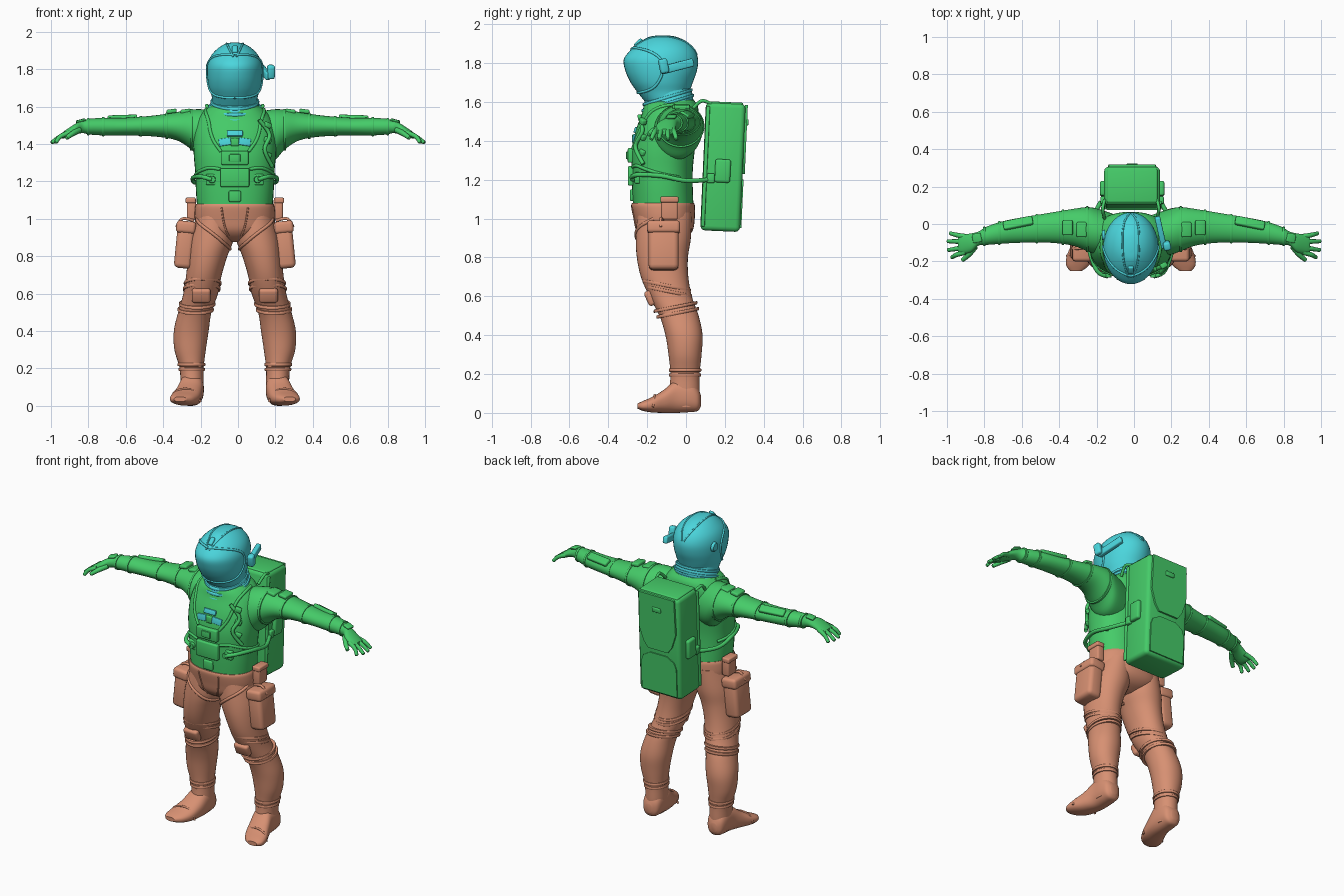
import bpy, bmesh, math
from mathutils import Matrix, Vector
from mathutils.bvhtree import BVHTree

if "Cube" in bpy.data.objects:
    bpy.data.objects.remove(bpy.data.objects["Cube"])

AXIS = -0.017  # body centre line


def material(name, rgb):
    m = bpy.data.materials.new(name)
    m.use_nodes = True
    m.diffuse_color = (*rgb, 1)
    m.node_tree.nodes["Principled BSDF"].inputs["Base Color"].default_value = (*rgb, 1)
    return m


TEAL = material("teal", (.07, .67, .72))
GREEN = material("green", (.06, .6, .14))
CLAY = material("clay orange", (.68, .28, .17))


def finish(name, mesh, mat, mirror=False, offset=AXIS):
    mesh.materials.clear()
    mesh.materials.append(mat)
    mesh.shade_smooth()
    mesh.set_sharp_from_angle(angle=math.radians(40))
    ob = bpy.data.objects.new(name, mesh)
    ob.location.x = offset
    bpy.context.collection.objects.link(ob)
    if mirror:
        ob.modifiers.new("Mirror", "MIRROR").use_mirror_merge = False
    return ob


def finish_bm(name, bm, mat, mirror=False, offset=AXIS):
    bmesh.ops.recalc_face_normals(bm, faces=bm.faces)
    mesh = bpy.data.meshes.new(name)
    bm.to_mesh(mesh)
    bm.free()
    return finish(name, mesh, mat, mirror, offset)


def smooth(rows, steps=5):
    """Catmull-Rom interpolation through rows of any length."""
    rows = [Vector(r) for r in rows]
    out = []
    for i in range(len(rows) - 1):
        a, b, c, d = rows[max(i - 1, 0)], rows[i], rows[i + 1], rows[min(i + 2, len(rows) - 1)]
        for k in range(steps):
            t = k / steps
            out.append(b + (c - a) * (t / 2) + (a * 2 - b * 5 + c * 4 - d) * (t * t / 2)
                       + (b * 3 - a - c * 3 + d) * (t ** 3 / 2))
    return out + [rows[-1]]


def loft(name, mat, rows, axis="z", power=2.0, tilt=0, steps=5, **kw):
    """Rings given as (station, low, high, low, high) along one axis."""
    order = {"x": (0, 1, 2), "y": (1, 0, 2), "z": (2, 0, 1)}[axis]
    bm, rings, n = bmesh.new(), [], 40
    for t, u0, u1, v0, v1 in smooth(rows, steps):
        ring = []
        for k in range(n):
            c, s = math.cos(math.tau * k / n), math.sin(math.tau * k / n)
            co = [0, 0, 0]
            du = math.copysign(abs(c) ** (2 / power), c) * (u1 - u0) / 2
            dv = math.copysign(abs(s) ** (2 / power), s) * (v1 - v0) / 2
            for index, value in zip(order, (t + tilt * dv, (u0 + u1) / 2 + du, (v0 + v1) / 2 + dv)):
                co[index] = value
            ring.append(bm.verts.new(co))
        rings.append(ring)
    for a, b in zip(rings, rings[1:]):
        for k in range(n):
            bm.faces.new((a[k], a[k - 1], b[k - 1], b[k]))
    bm.faces.new(rings[0])
    bm.faces.new(rings[-1])
    return finish_bm(name, bm, mat, **kw)


def band(name, mat, rows, at, width=.02, grow=.008, **kw):
    """Raised cuff that follows a loft at one station."""
    fine = smooth(rows, 12)
    row = min(fine, key=lambda r: abs(r[0] - at))
    profile = []
    for shift, g in ((-1, -.5), (-.9, .7), (-.5, 1), (.5, 1), (.9, .7), (1, -.5)):
        g *= grow
        profile.append((at + shift * width / 2, row[1] - g, row[2] + g, row[3] - g, row[4] + g))
    return loft(name, mat, profile, steps=1, **kw)


def box(name, mat, centre, size, rot=(0, 0, 0), bevel=.008, frame=Matrix(), **kw):
    bm = bmesh.new()
    bmesh.ops.create_cube(bm, size=1, matrix=Matrix.Diagonal((*size, 1)))
    bmesh.ops.bevel(bm, geom=bm.edges[:], offset=bevel, segments=3, profile=.5, affect="EDGES")
    turn = Matrix.Rotation(rot[2], 4, "Z") @ Matrix.Rotation(rot[1], 4, "Y") @ Matrix.Rotation(rot[0], 4, "X")
    bm.transform(frame @ Matrix.Translation(centre) @ turn)
    return finish_bm(name, bm, mat, **kw)


def knob(name, mat, centre, radius, depth, axis="Y", **kw):
    bm = bmesh.new()
    bmesh.ops.create_cone(bm, cap_ends=True, segments=24, radius1=radius, radius2=radius * .8, depth=depth)
    turn = Matrix.Rotation(math.pi / 2, 4, "X" if axis == "Y" else "Y")
    if axis == "X":
        turn = Matrix.Rotation(-math.pi / 2, 4, "Y")
    bm.transform(Matrix.Translation(centre) @ turn)
    return finish_bm(name, bm, mat, **kw)


def plate(name, mat, outline, depth, frame):
    """Thin panel in the xz plane, outline given for its +x half."""
    bm = bmesh.new()
    pts = outline + [(-x, z) for x, z in reversed(outline)]
    face = bm.faces.new([bm.verts.new((x, 0, z)) for x, z in pts])
    up = bmesh.ops.extrude_face_region(bm, geom=[face])["geom"]
    bmesh.ops.translate(bm, vec=(0, depth, 0), verts=[v for v in up if isinstance(v, bmesh.types.BMVert)])
    bm.transform(frame)
    return finish_bm(name, bm, mat)


def tube(name, mat, pts, radius, onto=None, taper=1, **kw):
    """Round cord through points, optionally laid onto a surface."""
    path = smooth(pts, 8)
    if onto:
        bpy.context.view_layer.update()
        tree = BVHTree.FromObject(onto, bpy.context.evaluated_depsgraph_get())
        path = [tree.find_nearest(p)[0] for p in path]
    curve = bpy.data.curves.new(name, "CURVE")
    curve.dimensions, curve.bevel_depth = "3D", radius
    curve.bevel_resolution, curve.use_fill_caps = 3, True
    spline = curve.splines.new("POLY")
    spline.points.add(len(path) - 1)
    for i, (point, p) in enumerate(zip(spline.points, path)):
        point.co = (*p, 1)
        point.radius = 1 + (taper - 1) * i / (len(path) - 1)
    if taper < 1:
        spline.points[-1].radius = taper * .5
    helper = bpy.data.objects.new(name + " path", curve)
    bpy.context.collection.objects.link(helper)
    bpy.context.view_layer.update()
    mesh = bpy.data.meshes.new_from_object(helper.evaluated_get(bpy.context.evaluated_depsgraph_get()))
    bpy.data.objects.remove(helper)
    return finish(name, mesh, mat, **kw)


def centred(rows):
    return [(z, -w, w, front, back) for z, w, front, back in rows]


# Torso
torso = loft("torso", GREEN, centred([
    (1.04, .2, -.27, .04), (1.15, .208, -.277, .035), (1.25, .212, -.28, .035), (1.35, .22, -.28, .045),
    (1.45, .22, -.26, .06), (1.53, .2, -.23, .065), (1.58, .16, -.215, .06), (1.61, .12, -.19, .04)]), power=2.3)

# Arms with cuffs, pads and hands
arm_rows = [(.1, -.17, .05, 1.3, 1.57), (.19, -.165, .08, 1.31, 1.585), (.25, -.145, .09, 1.37, 1.583),
            (.33, -.115, .08, 1.42, 1.57), (.45, -.1, .06, 1.44, 1.552), (.6, -.1, .035, 1.445, 1.54),
            (.7, -.105, .015, 1.445, 1.54), (.79, -.112, -.015, 1.45, 1.535), (.83, -.115, -.04, 1.458, 1.525),
            (.87, -.15, -.05, 1.45, 1.508), (.92, -.16, -.058, 1.432, 1.475), (.94, -.155, -.065, 1.43, 1.46)]
pair = dict(mirror=True, offset=0)
loft("arms", GREEN, arm_rows, axis="x", **pair)
for at in (.25, .38, .52, .72, .8):
    band("arm cuff", GREEN, arm_rows, at, width=.014, grow=.005, axis="x", **pair)
for x, y in ((.28, -.03), (.355, -.02)):
    box("shoulder patch", GREEN, (x, y, 1.575), (.055, .08, .022), rot=(0, .14, 0), **pair)
box("forearm pad", GREEN, (.62, .005, 1.535), (.16, .05, .025), rot=(-.5, .03, -.2), **pair)
box("wrist pad", GREEN, (.84, -.075, 1.523), (.05, .05, .016), rot=(0, .25, -.2), **pair)
for y, reach in ((-.068, .985), (-.095, 1), (-.125, .998), (-.15, .975)):
    drift = (y + .1) * .3
    tube("finger", GREEN, [(.9, y, 1.46), (.95, y + drift, 1.44), (reach, y + drift * 2, 1.405)],
         .015, taper=.65, **pair)
tube("thumb", GREEN, [(.85, -.12, 1.475), (.885, -.165, 1.455), (.92, -.195, 1.43)], .018, taper=.6, **pair)

# Trousers
pelvis = loft("pelvis", CLAY, centred([
    (1.08, .205, -.278, .042), (1.06, .213, -.282, .046), (1.0, .215, -.27, .045), (.94, .2, -.255, .035),
    (.9, .13, -.22, .0), (.875, .05, -.17, -.06)]), power=2.3)
leg_rows = [(1.03, .01, .2, -.25, .03), (.9, .005, .238, -.258, .025), (.8, .04, .25, -.253, .01),
            (.7, .07, .26, -.232, .012), (.6, .09, .275, -.19, .03), (.5, .125, .303, -.137, .065),
            (.4, .14, .326, -.106, .085), (.3, .155, .323, -.09, .08), (.2, .167, .295, -.08, .07),
            (.1, .167, .29, -.085, .07), (.03, .175, .285, -.07, .06)]
legs = loft("legs", CLAY, leg_rows, power=2.1, mirror=True)
for at, slope in ((.655, -.2), (.625, -.2), (.545, .2), (.515, .2), (.22, 0), (.195, 0)):
    band("leg strap", CLAY, leg_rows, at, width=.018, tilt=slope, mirror=True)
box("knee pad", CLAY, (.18, -.185, .59), (.1, .04, .08), rot=(.42, 0, 0), bevel=.015, mirror=True)
tube("thigh harness", CLAY, [(.21, -.17, 1.0), (.13, -.25, .93), (.05, -.25, .87), (.03, -.14, .84)],
     .009, onto=legs, mirror=True)
tube("fly seam", CLAY, [(.07, -.27, 1.06), (.06, -.27, .98), (.035, -.24, .9)], .005, onto=pelvis, mirror=True)

# Boots
loft("boots", CLAY, [
    (.077, .21, .255, .035, .09), (.06, .18, .28, .01, .13), (.02, .168, .292, .004, .17),
    (-.05, .166, .298, 0, .17), (-.11, .175, .318, 0, .122), (-.17, .192, .342, .002, .084),
    (-.22, .222, .346, .01, .062), (-.25, .26, .325, .022, .048)], axis="y", power=2.4, mirror=True)
tube("toe seam", CLAY, [(.183, -.155, .02), (.21, -.155, .075), (.265, -.16, .091), (.32, -.165, .075), (.342, -.17, .03)],
     .006, mirror=True)

# Hip pouches and holders
lean = (0, -.1, 0)
box("hip pouch", CLAY, (.268, -.115, .855), (.095, .155, .24), rot=lean, bevel=.025, mirror=True)
box("pouch flap", CLAY, (.261, -.115, .955), (.105, .17, .065), rot=lean, bevel=.018, mirror=True)
box("belt holder", CLAY, (.232, -.085, 1.05), (.05, .085, .11), bevel=.01, mirror=True)
box("holder lid", CLAY, (.236, -.085, 1.098), (.055, .095, .03), mirror=True)
tube("belt hook", CLAY, [(.22, -.12, .99), (.28, -.13, 1.0), (.312, -.13, .955)], .008, mirror=True)

# Helmet, collar and lamp
helmet = loft("helmet", TEAL, centred([
    (1.6, .115, -.21, .01), (1.65, .122, -.25, .018), (1.7, .138, -.285, .035), (1.76, .147, -.312, .056),
    (1.82, .146, -.32, .062), (1.87, .128, -.282, .043), (1.91, .092, -.235, .005),
    (1.935, .05, -.19, -.05), (1.943, .012, -.14, -.1)]))
collar_rows = centred([(1.54, .152, -.22, .03), (1.57, .15, -.225, .035), (1.595, .135, -.222, .035),
                       (1.63, .122, -.215, .025), (1.66, .118, -.21, .01)])
loft("collar", TEAL, collar_rows, tilt=.3)
for at in (1.565, 1.595, 1.625):
    band("collar ring", TEAL, collar_rows, at, width=.016, grow=.007, tilt=.3)
tube("visor rim", TEAL, [(0, -.28, 1.875), (.08, -.24, 1.875), (.14, -.14, 1.83), (.15, -.12, 1.76),
                         (.13, -.16, 1.68), (.08, -.24, 1.64), (0, -.26, 1.64)], .007, onto=helmet, mirror=True)
tube("crown ridge", TEAL, [(.01, -.29, 1.87), (.035, -.22, 1.92), (.045, -.12, 1.94), (.035, -.02, 1.9),
                           (.005, .05, 1.84)], .005, onto=helmet, mirror=True)
box("crown clip", TEAL, (0, -.245, 1.905), (.03, .05, .02), rot=(.75, 0, 0))
box("lamp arm", TEAL, (.16, -.045, 1.783), (.03, .175, .042), rot=(.25, 0, .22))
box("lamp head", TEAL, (.193, -.115, 1.785), (.04, .045, .075), rot=(.2, 0, .22), bevel=.012)
knob("helmet dial", TEAL, (-.146, -.06, 1.8), .03, .016, axis="X")

# Chest gear
box("chest console", GREEN, (0, -.283, 1.325), (.145, .034, .075))
box("lower console", GREEN, (0, -.284, 1.22), (.155, .03, .1))
box("belly buckle", GREEN, (0, -.278, 1.12), (.065, .022, .06))
box("console button", GREEN, (0, -.302, 1.325), (.06, .012, .04), bevel=.004)
box("chest label", TEAL, (.052, -.262, 1.41), (.065, .02, .04), rot=(-.15, .15, .12), bevel=.004, mirror=True)
box("chest tab", GREEN, (0, -.266, 1.41), (.045, .024, .045))
box("upper label", TEAL, (0, -.257, 1.455), (.085, .02, .03), rot=(-.3, 0, 0), bevel=.004)
knob("chest valve", GREEN, (.122, -.265, 1.21), .022, .04, mirror=True)
box("valve mount", GREEN, (.122, -.25, 1.21), (.065, .03, .06), mirror=True)
tube("shoulder harness", GREEN, [(.15, -.06, 1.585), (.15, -.2, 1.54), (.12, -.25, 1.43), (.075, -.28, 1.36)],
     .009, onto=torso, mirror=True)
tube("chest strap", GREEN, [(.08, -.28, 1.265), (.15, -.25, 1.27), (.21, -.13, 1.23), (.2, -.02, 1.21)],
     .009, onto=torso, mirror=True)
tube("air hose", GREEN, [(.122, -.28, 1.21), (.18, -.25, 1.225), (.222, -.13, 1.22), (.215, 0, 1.195),
                         (.16, .12, 1.2)], .012, mirror=True)
tube("side cable", GREEN, [(.13, -.24, 1.53), (.185, -.225, 1.45), (.16, -.26, 1.37), (.2, -.22, 1.28)], .011)
for z in (1.5, 1.42, 1.34):
    box("cable clip", GREEN, (.175, -.222, z), (.04, .03, .03), rot=(0, .4, .5))

# Backpack
pack = Matrix.Translation((.007, .19, 1.265)) @ Matrix.Rotation(-.045, 4, "X")
box("backpack", GREEN, (0, 0, 0), (.3, .205, .66), bevel=.025, frame=pack)
rear = pack @ Matrix.Translation((0, .1, 0))
plate("upper flap", GREEN, [(.125, .325), (.13, .1), (.1, .01), (.07, -.03)], .014, rear)
plate("lower flap", GREEN, [(.06, -.06), (.11, -.09), (.125, -.13), (.125, -.31)], .009, rear)
box("lid", GREEN, (0, 0, .325), (.27, .18, .02), frame=pack)
box("flap buckle", GREEN, (0, .115, .235), (.06, .014, .03), bevel=.005, frame=pack)
for side in (-1, 1):
    box("side pocket", GREEN, (side * .155, .0, -.02), (.035, .08, .12), bevel=.012, frame=pack)
    box("hose port", GREEN, (side * .152, -.06, -.06), (.035, .04, .05), frame=pack)
    box("pack frame", GREEN, (side * .15, -.09, 0), (.014, .02, .62), bevel=.005, frame=pack)
    tube("pack loop", GREEN, [(side * .14, .03, 1.56), (side * .15, .08, 1.605), (side * .14, .13, 1.59)], .009)
